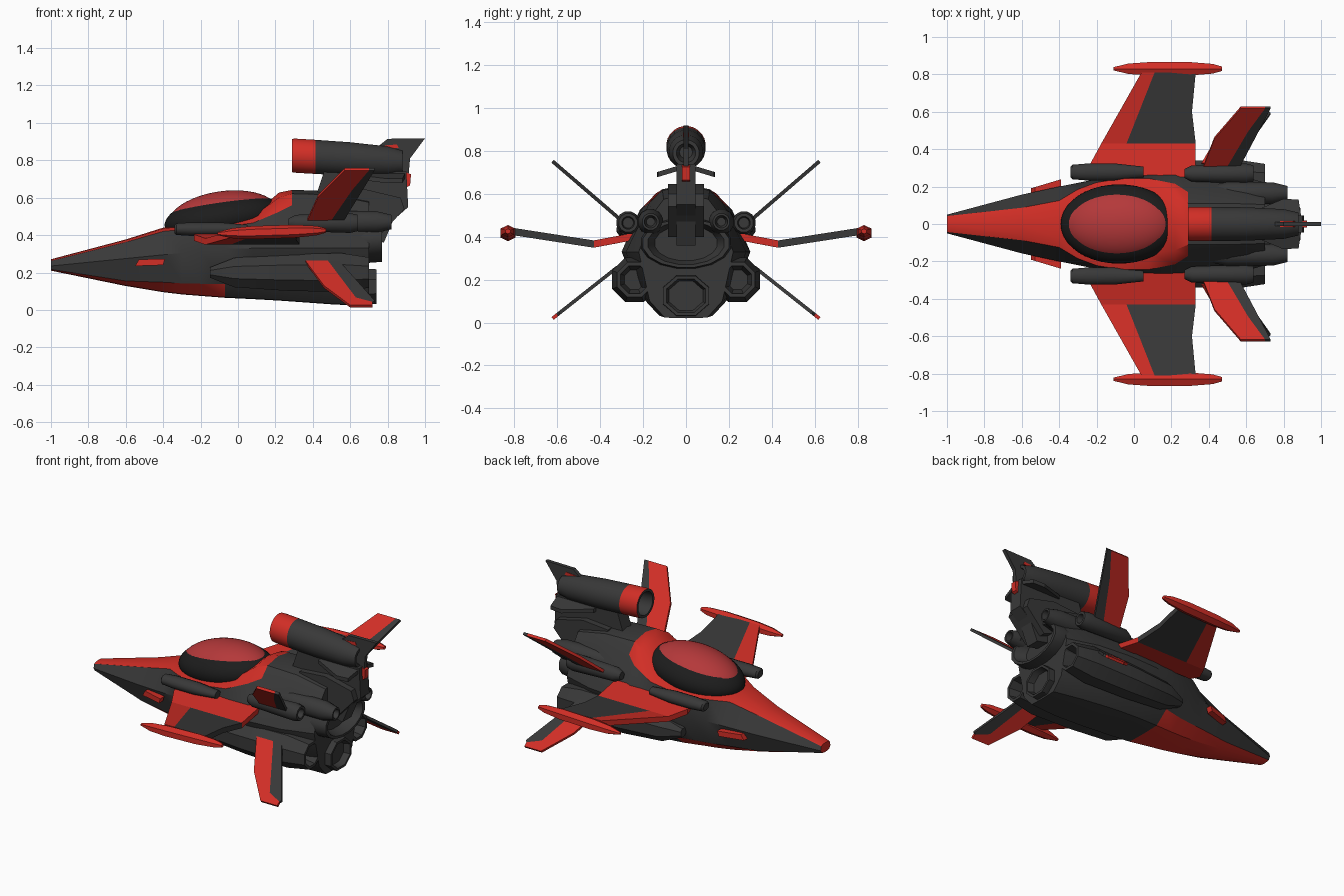
import bpy, bmesh, math
from mathutils import Vector

if "Cube" in bpy.data.objects:
    bpy.data.objects.remove(bpy.data.objects["Cube"])


def material(name, rgb):
    m = bpy.data.materials.new(name)
    m.diffuse_color = (*rgb, 1)
    m.use_nodes = True
    m.node_tree.nodes["Principled BSDF"].inputs["Base Color"].default_value = m.diffuse_color
    return m


MATS = [material("charcoal hull", (0.04, 0.04, 0.04)),
        material("bright red", (0.64, 0.027, 0.019)),
        material("canopy red", (0.46, 0.04, 0.042)),
        material("black trim", (0.012, 0.012, 0.012))]
DARK, RED, GLASS, BLACK = range(4)


def finish(name, bm, mirror=False, angle=32):
    bmesh.ops.recalc_face_normals(bm, faces=bm.faces)
    me = bpy.data.meshes.new(name)
    bm.to_mesh(me)
    bm.free()
    for m in MATS:
        me.materials.append(m)
    me.shade_smooth()
    me.set_sharp_from_angle(angle=math.radians(angle))
    ob = bpy.data.objects.new(name, me)
    bpy.context.collection.objects.link(ob)
    if mirror:
        ob.modifiers.new("mirror", 'MIRROR').use_axis = (False, True, False)
    return ob


def loft(name, rings, color, mirror=False, angle=32):
    bm = bmesh.new()
    vs = [[bm.verts.new(p) for p in r] for r in rings]
    n = len(rings[0])
    for i in range(len(vs) - 1):
        for j in range(n):
            k = (j + 1) % n
            f = bm.faces.new((vs[i][j], vs[i][k], vs[i + 1][k], vs[i + 1][j]))
            f.material_index = color(i, j)
    bm.faces.new(vs[0]).material_index = color(0, 0)
    bm.faces.new(vs[-1]).material_index = color(len(vs) - 2, 0)
    return finish(name, bm, mirror, angle)


def tube(name, y, z, profile, n=12, sy=1, sz=1, slope=0, red=(), mirror=False):
    """Round body along x from (x, radius) pairs."""
    x0 = profile[0][0]
    angles = [math.tau * (j + .5) / n for j in range(n)]
    rings = [[(x, y + sy * r * math.cos(a), z + slope * (x - x0) + sz * r * math.sin(a))
              for a in angles] for x, r in profile]
    return loft(name, rings, lambda i, j: RED if i in red else DARK, mirror, 40)


def slab(name, polys, place, offset, mirror=False):
    """Thin coloured panels; place maps 2D points to 3D."""
    bm = bmesh.new()
    off = Vector(offset)
    for mat, pts in polys:
        a = [bm.verts.new(Vector(place(*p)) + off) for p in pts]
        b = [bm.verts.new(Vector(place(*p)) - off) for p in pts]
        fs = [bm.faces.new(a), bm.faces.new(b[::-1])]
        for i in range(len(pts)):
            k = (i + 1) % len(pts)
            fs.append(bm.faces.new((a[k], a[i], b[i], b[k])))
        for f in fs:
            f.material_index = mat
    return finish(name, bm, mirror, 20)


# Fuselage: x, bottom z, half width, lower edge z, deck edge y and z, top z
def section(x, zb, w, zl, yd, zd, zt):
    side = [(.45 * w, zb + .003), (.77 * w, zl), (w, min(.33, .335 + .1 * x)),
            (yd, zd), (.65 * yd, zd + .75 * (zt - zd))]
    return ([(x, 0, zb)] + [(x, y, z) for y, z in side] + [(x, 0, zt)]
            + [(x, -y, z) for y, z in side[::-1]])


hull = [section(*s) for s in (
    (-1, .21, .05, .217, .043, .262, .271),
    (-.6, .128, .157, .155, .087, .362, .377),
    (-.4, .095, .2, .148, .125, .42, .44),
    (-.3, .083, .22, .142, .185, .43, .452),
    (-.2, .075, .24, .14, .222, .435, .463),
    (-.07, .065, .275, .14, .243, .445, .477),
    (.08, .058, .295, .15, .243, .465, .51),
    (.22, .05, .3, .15, .215, .525, .628),
    (.29, .045, .3, .15, .17, .56, .642),
    (.5, .03, .28, .13, .17, .56, .635),
    (.7, .02, .22, .1, .16, .5, .6))]


def hull_color(i, j):
    top, belly = j in (4, 5, 6, 7), j in (0, 1, 10, 11)
    return RED if (top and i < 8) or (belly and i < 5) else DARK


loft("fuselage", hull, hull_color, angle=30)

# Canopy and its dark seal
for name, mat, rad in (("canopy", GLASS, (.30, .195, .145)),
                       ("canopy_seal", BLACK, (.315, .212, .128))):
    bm = bmesh.new()
    bmesh.ops.create_uvsphere(bm, u_segments=40, v_segments=24, radius=1)
    for f in bm.faces:
        f.material_index = mat
    ob = finish(name, bm, angle=60)
    ob.scale = rad
    ob.rotation_euler = (0, math.radians(-8), 0)
    ob.location = (-.08, 0, .49)

# Side marker plates on the nose
slab("nose_marker", [(RED, [(-.55, .235), (-.53, .27), (-.39, .273), (-.4, .24)])],
     lambda x, z: (x, .195 + .3 * (x + .47), z), (0, .02, 0), True)

# Engines and intakes
tube("lower_engine", .24, .2, [(-.15, .03), (-.02, .085), (.25, .105), (.55, .113),
                               (.7, .088), (.7, .07), (.6, .05)], n=8, mirror=True)
tube("shoulder_intake", .278, .432, [(-.34, .028), (-.33, .04), (-.25, .047), (-.1, .047),
                                     (.05, .03)], sz=.8, mirror=True)
tube("shoulder_engine", .27, .465, [(.27, .025), (.31, .045), (.6, .055), (.64, .045),
                                    (.64, .03), (.6, .025)], mirror=True)
tube("upper_booster", .165, .47, [(.4, .04), (.5, .062), (.74, .06), (.82, .04), (.82, .03),
                                  (.76, .02)], mirror=True)
tube("main_nozzle", 0, .37, [(.6, .2), (.7, .215), (.77, .205), (.77, .18), (.66, .13)],
     n=16, sz=.56)
tube("belly_nozzle", 0, .125, [(.5, .07), (.62, .105), (.74, .1), (.74, .085), (.65, .06)],
     n=8, sy=1.15)


# Main wings, with leading edge and root band in red
def wing_place(x, y):
    return (x, y, .4 - (y - .25) * .19 if y < .43 else .366 + (y - .43) * .155)


slab("main_wing", [
    (RED, [(-.22, .25), (.33, .25), (.33, .43), (-.04, .43), (-.175, .43), (-.235, .32)]),
    (RED, [(-.175, .43), (-.04, .43), (.11, .81), (.04, .81)]),
    (DARK, [(-.04, .43), (.33, .43), (.31, .6), (.33, .81), (.11, .81)])],
    wing_place, (0, 0, .017), True)
tube("wingtip_pod", .83, .408, [(-.11, .01), (-.03, .032), (.08, .041), (.3, .041), (.42, .03),
                                (.47, .014)], n=6, sz=.85, slope=.03, red=range(5), mirror=True)

# Angled tail fins
slab("upper_fin", [
    (RED, [(.36, .28), (.48, .28), (.61, .5), (.7, .622), (.57, .622), (.43, .46)]),
    (DARK, [(.48, .28), (.55, .28), (.64, .45), (.73, .622), (.7, .622), (.61, .5)])],
    lambda x, y: (x, y, .475 + (y - .3) * .86), (0, -.0055, .0065), True)
slab("lower_fin", [
    (RED, [(.36, .32), (.48, .32), (.63, .57), (.72, .6), (.72, .622), (.6, .622), (.46, .49)]),
    (DARK, [(.48, .32), (.54, .32), (.73, .59), (.72, .6), (.63, .57)])],
    lambda x, y: (x, y, .25 - (y - .33) * .79), (0, .005, .0065), True)


# Dorsal pylon, tail spine and fin
def upright(name, half, pts, mat=DARK):
    slab(name, [(mat, pts)], lambda x, z: (x, 0, z), (0, half, 0))


upright("dorsal_pylon", .045, [(.42, .62), (.46, .74), (.9, .74), (.91, .55), (.83, .48),
                               (.78, .36), (.6, .4)])
upright("tail_spine", .085, [(.5, .5), (.5, .63), (.68, .645), (.87, .6), (.89, .54), (.76, .4)])
upright("tail_fin", .012, [(.68, .82), (.8, .915), (1, .918), (.92, .81), (.91, .7), (.75, .7)])
upright("tail_fin_mark", .015, [(.75, .862), (.79, .88), (.85, .885), (.86, .865)], RED)
upright("tail_light", .018, [(.9, .655), (.92, .665), (.925, .725), (.9, .735)], RED)
slab("tail_winglet", [(DARK, [(.6, 0), (.62, .06), (.8, .135), (.88, .13), (.9, 0)])],
     lambda x, y: (x, y, .73 - y * .3), (0, 0, .012), True)

# Dorsal tube with hollow front and red collar
tube("dorsal_tube", 0, .818, [(.42, .02), (.42, .068), (.29, .074), (.29, .09), (.31, .092),
                              (.415, .092), (.6, .09), (.8, .08), (.88, .062), (.88, .045),
                              (.82, .03)], n=24, slope=-.06, red=(3, 4))
